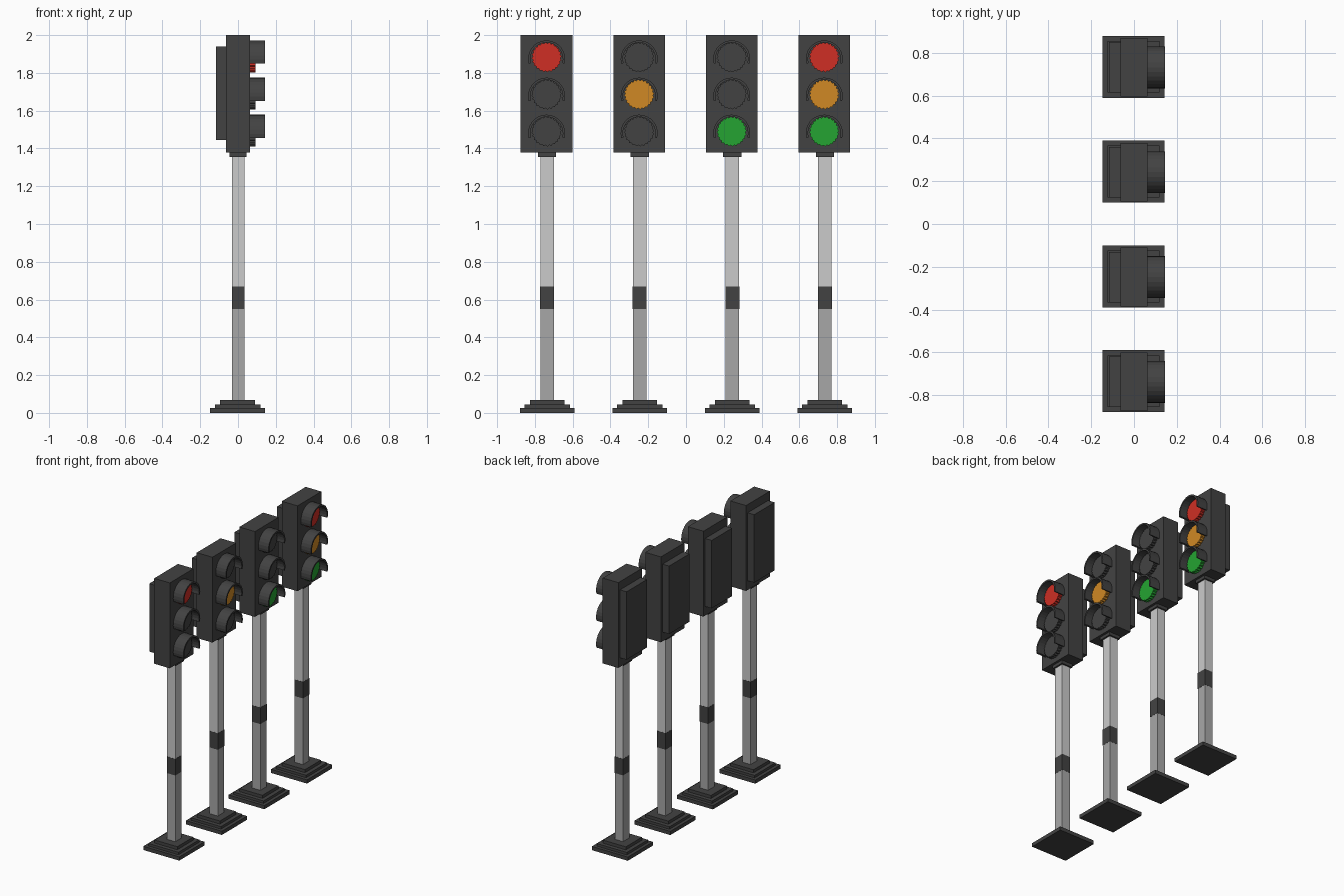
import bpy, bmesh, math

if "Cube" in bpy.data.objects:
    bpy.data.objects.remove(bpy.data.objects["Cube"])


def material(name, rgb):
    m = bpy.data.materials.new(name)
    m.diffuse_color = (*rgb, 1)
    m.use_nodes = True
    m.node_tree.nodes["Principled BSDF"].inputs["Base Color"].default_value = m.diffuse_color
    return m


DARK = material("charcoal", (0.055, 0.055, 0.055))
LIGHT = material("light_grey", (0.60, 0.60, 0.60))
MID = material("mid_grey", (0.39, 0.39, 0.39))
RED = material("red", (0.62, 0.028, 0.018))
AMBER = material("amber", (0.63, 0.25, 0.018))
GREEN = material("green", (0.018, 0.37, 0.032))


def finish(name, bm, mat):
    bmesh.ops.recalc_face_normals(bm, faces=bm.faces)
    me = bpy.data.meshes.new(name)
    bm.to_mesh(me)
    bm.free()
    me.materials.append(mat)
    ob = bpy.data.objects.new(name, me)
    bpy.context.collection.objects.link(ob)
    return ob


def box(name, x, y, z, mat):
    """Box from (min, max) pairs."""
    bm = bmesh.new()
    bmesh.ops.create_cube(bm, size=1)
    for v in bm.verts:
        for i, (a, b) in enumerate((x, y, z)):
            v.co[i] = a if v.co[i] < 0 else b
    return finish(name, bm, mat)


def lamp(name, y, z, mat, teeth=24):
    """Disc with a toothed rim, facing +x."""
    bm = bmesh.new()
    ring = []
    for i in range(teeth * 2):
        a = math.pi * (i + 0.5) / teeth
        r = 0.080 if (i // 1) % 2 == 0 else 0.073
        ring.append(bm.verts.new((0.055, y + r * math.cos(a), z + r * math.sin(a))))
    face = bm.faces.new(ring)
    out = bmesh.ops.extrude_face_region(bm, geom=[face])["geom"]
    for v in out:
        if isinstance(v, bmesh.types.BMVert):
            v.co.x = 0.092
    return finish(name, bm, mat)


def hood(name, y, z, mat, steps=16):
    """Open-bottomed curved visor."""
    bm = bmesh.new()
    a0, a1 = math.radians(-15), math.radians(195)
    rows = []
    for i in range(steps + 1):
        a = a0 + (a1 - a0) * i / steps
        c, s = math.cos(a), math.sin(a)
        rows.append([bm.verts.new((x, y + r * c, z + r * s))
                     for x, r in ((0.055, 0.098), (0.144, 0.098), (0.144, 0.086), (0.055, 0.086))])
    for p, q in zip(rows, rows[1:]):
        for k in range(4):
            n = (k + 1) % 4
            bm.faces.new((p[k], p[n], q[n], q[k]))
    bm.faces.new(rows[0])
    bm.faces.new(rows[-1])
    return finish(name, bm, mat)


LAMPS = [("red", 1.883, RED), ("amber", 1.686, AMBER), ("green", 1.490, GREEN)]
SIGNALS = [(-0.735, {"red"}), (-0.245, {"amber"}), (0.245, {"green"}),
           (0.735, {"red", "amber", "green"})]

for n, (cy, lit) in enumerate(SIGNALS, 1):
    def part(name, x, hy, z, mat, y=cy):
        return box(f"{name}_{n}", x, (y - hy, y + hy), z, mat)

    # stepped foot
    for tier, (h, z0, z1) in enumerate([(0.145, 0, 0.027), (0.121, 0.027, 0.045),
                                        (0.092, 0.045, 0.067)]):
        part(f"base_tier_{tier}", (-0.002 - h, -0.002 + h), h, (z0, z1), DARK)
    # pole with dark band and collar
    part("lower_pole", (-0.032, 0.034), 0.036, (0.067, 0.55), MID)
    part("pole_band", (-0.033, 0.035), 0.037, (0.55, 0.67), DARK)
    part("upper_pole", (-0.032, 0.034), 0.036, (0.67, 1.36), LIGHT)
    part("collar", (-0.044, 0.046), 0.048, (1.355, 1.38), DARK)
    # signal head
    hy = cy - 0.003
    part("housing", (-0.063, 0.063), 0.137, (1.378, 2.0), DARK, hy)
    part("back_box", (-0.116, -0.063), 0.118, (1.445, 1.94), DARK, hy)
    for colour, z, mat in LAMPS:
        lamp(f"{colour}_lamp_{n}", hy, z, mat if colour in lit else DARK)
        hood(f"{colour}_hood_{n}", hy, z - 0.009, DARK)
